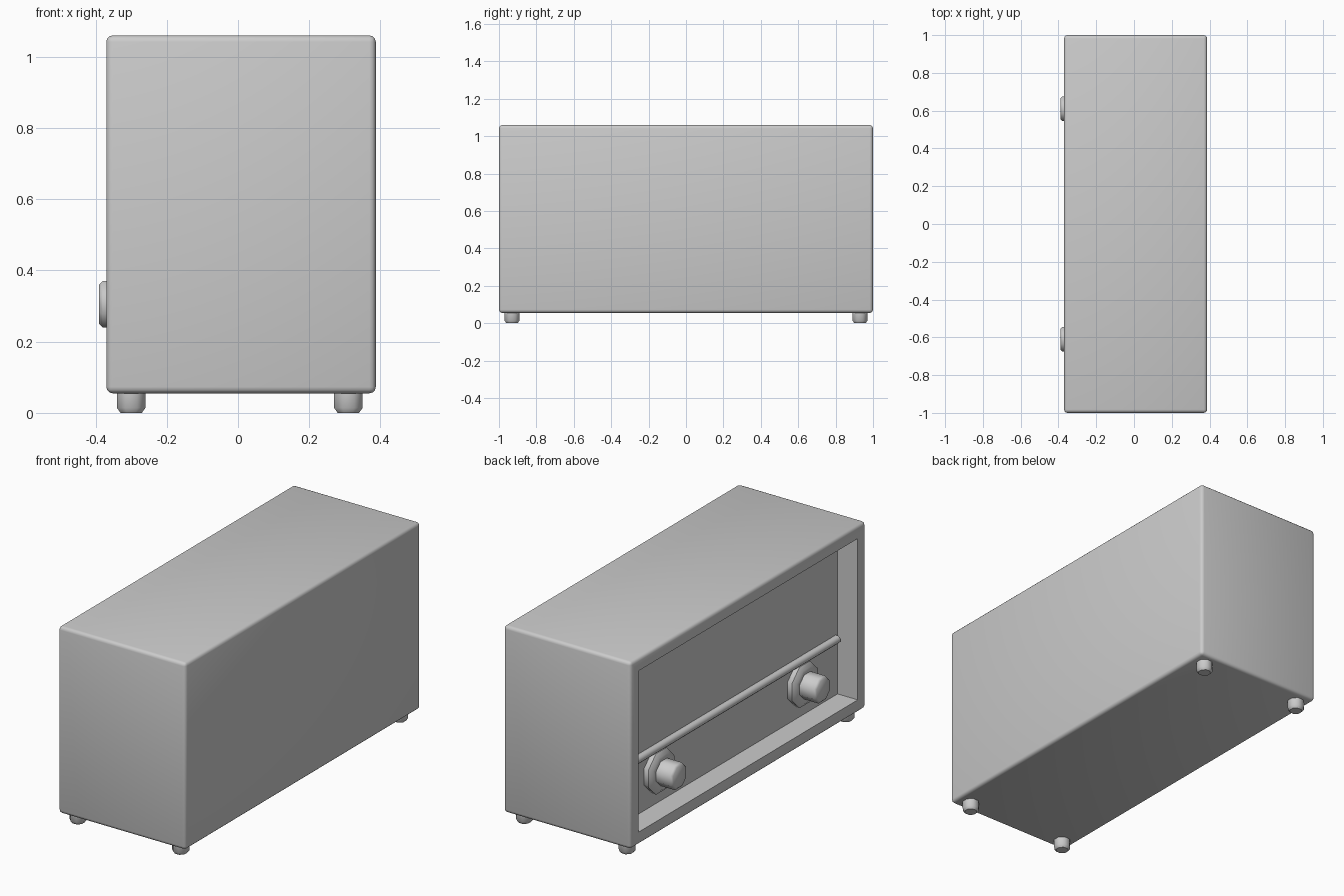
import bpy, bmesh, math
from mathutils import Matrix

if "Cube" in bpy.data.objects:
    bpy.data.objects.remove(bpy.data.objects["Cube"])


def finish(bm, name, angle=40):
    bmesh.ops.recalc_face_normals(bm, faces=bm.faces[:])
    mesh = bpy.data.meshes.new(name)
    bm.to_mesh(mesh)
    bm.free()
    ob = bpy.data.objects.new(name, mesh)
    bpy.context.collection.objects.link(ob)
    bpy.ops.object.select_all(action='DESELECT')
    ob.select_set(True)
    bpy.context.view_layer.objects.active = ob
    bpy.ops.object.shade_smooth_by_angle(angle=math.radians(angle))
    return ob


def lathe(name, profile, matrix, sides=8):
    """Stack of (radius, height) rings along local z, capped at both ends."""
    bm = bmesh.new()
    rings = []
    for r, h in profile:
        angles = [(i + 0.5) * math.tau / sides for i in range(sides)]
        k = r / math.cos(math.pi / sides)
        rings.append([bm.verts.new((k * math.cos(a), k * math.sin(a), h)) for a in angles])
    for lo, hi in zip(rings, rings[1:]):
        for i in range(sides):
            j = (i + 1) % sides
            bm.faces.new((lo[i], lo[j], hi[j], hi[i]))
    bm.faces.new(rings[0][::-1])
    bm.faces.new(rings[-1])
    bm.transform(matrix)
    return finish(bm, name, 50)


# Cabinet: rounded box with a recessed panel in the -x face
X0, X1, Z0, Z1 = -0.37, 0.387, 0.055, 1.06
BEVEL = 0.018
bm = bmesh.new()
bmesh.ops.create_cube(bm, size=1)
bm.transform(Matrix.Translation(((X0 + X1) / 2, 0, (Z0 + Z1) / 2))
             @ Matrix.Diagonal((X1 - X0, 2, Z1 - Z0, 1)))
bmesh.ops.bevel(bm, geom=bm.edges[:], offset=BEVEL, segments=3, profile=0.5, affect='EDGES')
front = min(bm.faces, key=lambda f: f.calc_center_median().x - f.calc_area())
bm.faces.ensure_lookup_table()
front = max((f for f in bm.faces if f.normal.x < -0.99), key=lambda f: f.calc_area())
bmesh.ops.inset_region(bm, faces=[front], thickness=0.09 - BEVEL)
new = bmesh.ops.extrude_discrete_faces(bm, faces=[front])['faces'][0]
bmesh.ops.translate(bm, verts=new.verts[:], vec=(0.12, 0, 0))
finish(bm, "cabinet")

# Divider bar across the panel
along_y = Matrix.Rotation(-math.pi / 2, 4, 'X')
lathe("divider_bar", [(0.02, -0.909), (0.02, 0.909)],
      Matrix.Translation((-0.262, 0, 0.43)) @ along_y)

# Knobs with wide base flanges, pointing to -x
toward_front = Matrix.Rotation(-math.pi / 2, 4, 'Y')
knob = [(0.105, 0), (0.11, 0.03), (0.09, 0.045), (0.065, 0.045), (0.065, 0.13), (0.055, 0.14)]
for side, y in (("left", 0.61), ("right", -0.61)):
    lathe("knob_" + side, knob, Matrix.Translation((-0.25, y, 0.305)) @ toward_front)

# Feet with chamfered bottoms
foot = [(0.03, 0), (0.04, 0.014), (0.04, 0.06)]
for xn, x in (("front", -0.30), ("back", 0.31)):
    for yn, y in (("left", 0.93), ("right", -0.93)):
        lathe(f"foot_{xn}_{yn}", foot, Matrix.Translation((x, y, 0)))
